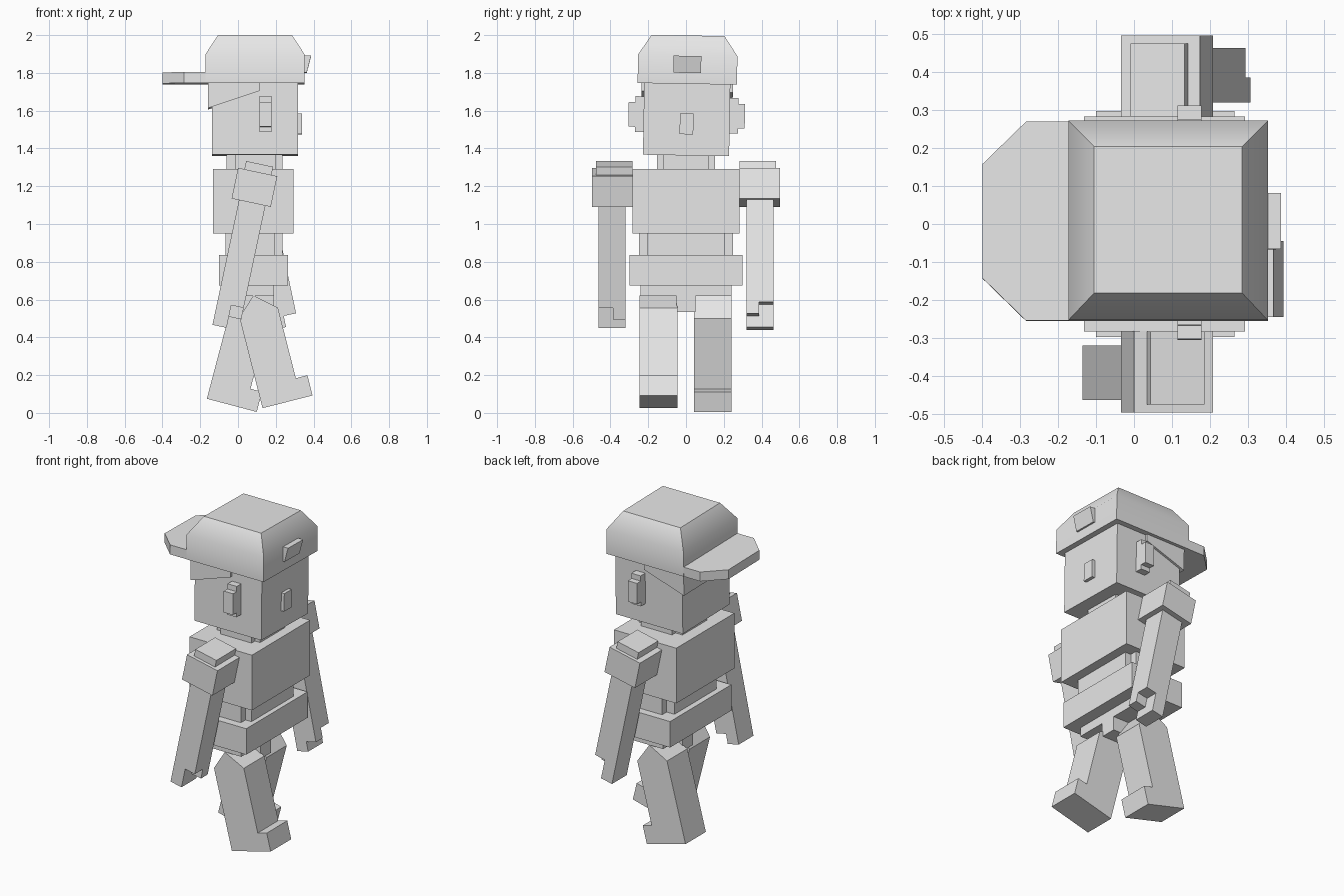
import bpy, bmesh, math
from mathutils import Matrix, Vector

cube = bpy.data.objects.get("Cube")
if cube:
    bpy.data.objects.remove(cube, do_unlink=True)

grey = bpy.data.materials.new("plain_grey")
grey.use_nodes = True
GREY = (0.8, 0.8, 0.8, 1.0)
grey.diffuse_color = GREY
grey.node_tree.nodes["Principled BSDF"].inputs["Base Color"].default_value = GREY


def finish(name, bm, matrix=None):
    """Turn a bmesh into a flat-shaded grey object."""
    if matrix:
        bm.transform(matrix)
    bmesh.ops.recalc_face_normals(bm, faces=bm.faces)
    mesh = bpy.data.meshes.new(name)
    bm.to_mesh(mesh)
    bm.free()
    mesh.materials.append(grey)
    obj = bpy.data.objects.new(name, mesh)
    bpy.context.collection.objects.link(obj)
    return obj


def add_prism(bm, points, axis, lo, hi):
    """Extrude a 2D outline along y (outline in x,z) or z (outline in x,y)."""
    def place(p, d):
        return (p[0], d, p[1]) if axis == 'Y' else (p[0], p[1], d)
    face = bm.faces.new([bm.verts.new(place(p, lo)) for p in points])
    new = bmesh.ops.extrude_face_region(bm, geom=[face])["geom"]
    move = Vector(place((0, 0), hi - lo))
    bmesh.ops.translate(bm, vec=move, verts=[g for g in new if isinstance(g, bmesh.types.BMVert)])


def prism(name, points, axis, lo, hi, matrix=None):
    bm = bmesh.new()
    add_prism(bm, points, axis, lo, hi)
    return finish(name, bm, matrix)


def boxes(name, specs, matrix=None):
    """One object from boxes given as (x0, x1, y0, y1, z0, z1)."""
    bm = bmesh.new()
    for x0, x1, y0, y1, z0, z1 in specs:
        add_prism(bm, [(x0, y0), (x1, y0), (x1, y1), (x0, y1)], 'Z', z0, z1)
    return finish(name, bm, matrix)


# Trunk
boxes("torso", [(-0.132, 0.293, -0.283, 0.283, 0.95, 1.29)])
boxes("hips", [(-0.1, 0.265, -0.298, 0.298, 0.675, 0.835)])
boxes("waist", [(-0.065, 0.235, -0.205, 0.205, 0.835, 0.95),
                (-0.012, 0.195, -0.25, 0.25, 0.835, 0.95)])
boxes("neck", [(-0.06, 0.235, -0.12, 0.12, 1.29, 1.37),
               (-0.012, 0.2, -0.153, 0.153, 1.29, 1.37)])
boxes("pelvis", [(-0.012, 0.19, -0.24, 0.24, 0.62, 0.675),
                 (-0.012, 0.19, -0.05, 0.05, 0.535, 0.675)])

# Head, leaning very slightly sideways
pivot = Vector((0, 0, 1.36))
lean = Matrix.Translation(pivot) @ Matrix.Rotation(math.radians(-1), 4, 'X') @ Matrix.Translation(-pivot)
boxes("head", [(-0.138, 0.318, -0.228, 0.228, 1.363, 1.75)], lean)
boxes("nose", [(0.31, 0.338, -0.036, 0.036, 1.475, 1.585)], lean)
prism("hair", [(-0.158, 1.61), (0.113, 1.70), (0.113, 1.745), (-0.158, 1.745)],
      'Y', -0.242, 0.242, lean)
for side, s in (("left", 1), ("right", -1)):
    y_in = sorted((s * 0.22, s * 0.272))
    y_out = sorted((s * 0.26, s * 0.308))
    boxes(side + "_ear", [(0.115, 0.178, *y_in, 1.483, 1.672),
                          (0.115, 0.178, *y_out, 1.51, 1.64)], lean)

# Cap crown: box with a tapered top, soft between wall and slope
bm = bmesh.new()
levels = [(0.263, 0.263, 1.742), (0.263, 0.263, 1.893), (0.195, 0.193, 1.998)]
rings = []
for hx, hy, z in levels:
    rings.append([bm.verts.new((0.09 + a * hx, b * hy, z))
                  for a, b in ((-1, -1), (1, -1), (1, 1), (-1, 1))])
bm.faces.new(rings[0])
bm.faces.new(rings[-1])
for low, high in zip(rings, rings[1:]):
    for i in range(4):
        j = (i + 1) % 4
        bm.faces.new((low[i], low[j], high[j], high[i]))
crown = finish("cap_crown", bm, lean)
bpy.ops.object.select_all(action='DESELECT')
crown.select_set(True)
bpy.context.view_layer.objects.active = crown
bpy.ops.object.shade_smooth_by_angle(angle=math.radians(40))

# Cap brim and strap tab
prism("cap_brim", [(-0.165, -0.262), (-0.285, -0.262), (-0.4, -0.15), (-0.4, 0.15),
                   (-0.285, 0.262), (-0.165, 0.262)], 'Z', 1.742, 1.80, lean)
prism("cap_tab", [(0.34, 1.80), (0.364, 1.80), (0.387, 1.89), (0.34, 1.89)],
      'Y', -0.075, 0.072, lean)

# Legs: side outline from the heel, swung around y
LEG = [(0, 0), (0.273, 0), (0.273, 0.11), (0.21, 0.11), (0.21, 0.495), (0.1, 0.59), (0, 0.495)]
for name, heel, swing, y0, y1 in (("right_leg", (0.13, 0.025), -14.3, -0.245, -0.045),
                                  ("left_leg", (-0.165, 0.075), 14.8, 0.042, 0.24)):
    place = Matrix.Translation((heel[0], 0, heel[1])) @ Matrix.Rotation(math.radians(swing), 4, 'Y')
    prism(name, LEG, 'Y', y0, y1, place)

# Arms: built around the shoulder centre, swung opposite ways
for side, s, swing in (("left", 1, -12), ("right", -1, 12)):
    place = Matrix.Translation((0.087, 0, 1.194)) @ Matrix.Rotation(math.radians(swing), 4, 'Y')

    def span(a, b):
        return tuple(sorted((s * a, s * b)))

    boxes(side + "_shoulder", [(-0.106, 0.106, *span(0.282, 0.497), -0.083, 0.083)], place)
    boxes(side + "_shoulder_pad", [(-0.072, 0.074, *span(0.284, 0.476), 0.07, 0.127)], place)
    boxes(side + "_arm", [(-0.066, 0.077, *span(0.32, 0.464), -0.636, -0.07)], place)
    boxes(side + "_fingers", [(-0.066, 0.01, *span(0.32, 0.464), -0.758, -0.636)], place)
    boxes(side + "_thumb", [(0.01, 0.077, *span(0.32, 0.386), -0.698, -0.636)], place)
